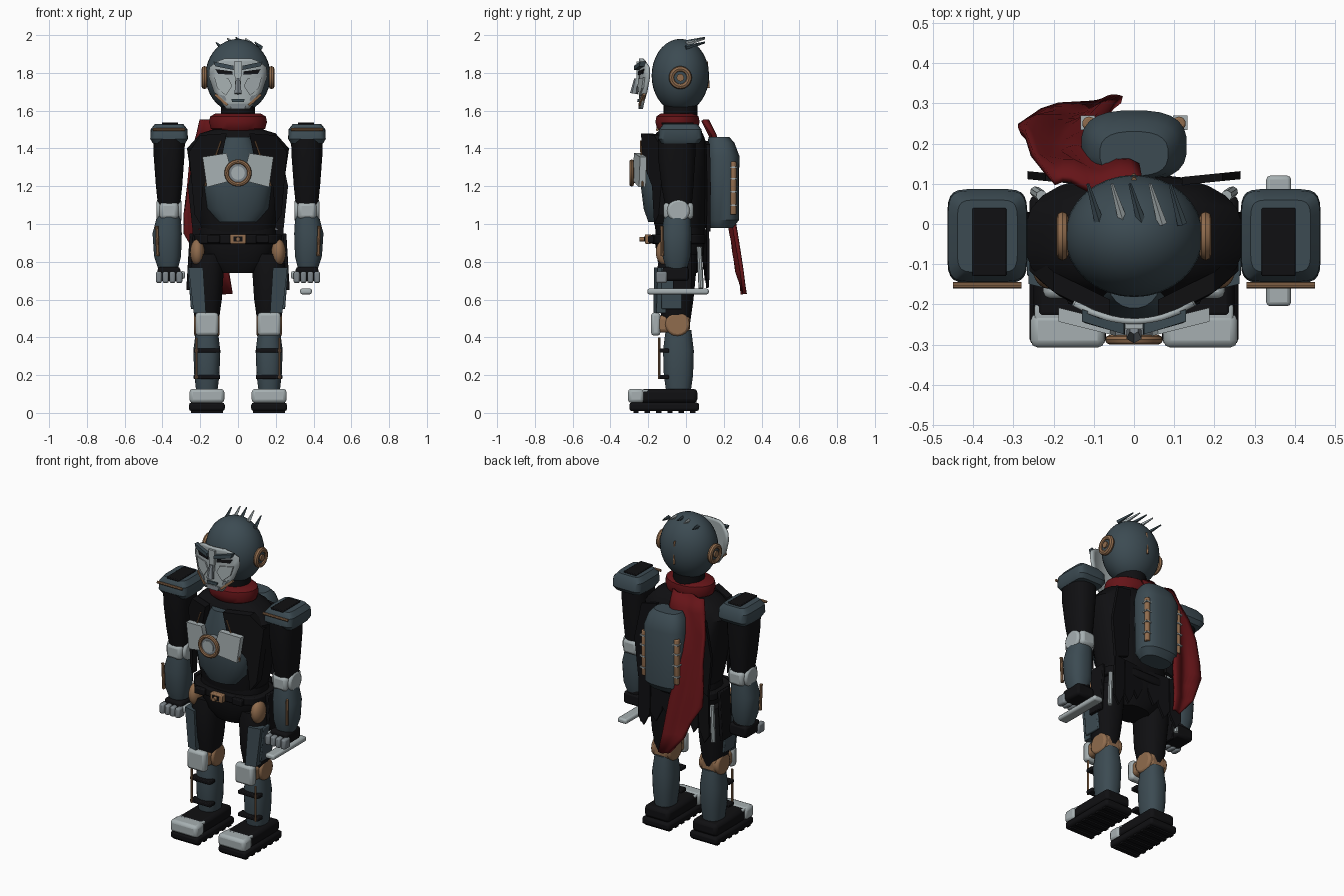
import bpy, bmesh, math
from mathutils import Matrix, Vector, Euler

old = bpy.data.objects.get("Cube")
if old:
    bpy.data.objects.remove(old)

def material(name, r, g, b):
    m = bpy.data.materials.new(name)
    m.use_nodes = True
    m.diffuse_color = (r, g, b, 1)
    m.node_tree.nodes["Principled BSDF"].inputs["Base Color"].default_value = (r, g, b, 1)
    return m

SLATE = material("dark slate", .045, .07, .085)
LIGHT = material("pale steel", .38, .43, .44)
STEEL = material("mid steel", .2, .23, .25)
TAN = material("tan leather", .28, .15, .075)
RED = material("deep red", .13, .007, .009)
BLACK = material("soft black", .005, .005, .006)

def finish(name, bm, mat, bevel=0, angle=35):
    bmesh.ops.recalc_face_normals(bm, faces=bm.faces)
    me = bpy.data.meshes.new(name)
    bm.to_mesh(me)
    bm.free()
    me.materials.append(mat)
    ob = bpy.data.objects.new(name, me)
    bpy.context.collection.objects.link(ob)
    if bevel:
        mod = ob.modifiers.new("bevel", "BEVEL")
        mod.width, mod.segments = bevel, 2
    bpy.ops.object.select_all(action="DESELECT")
    ob.select_set(True)
    bpy.context.view_layer.objects.active = ob
    bpy.ops.object.shade_smooth_by_angle(angle=math.radians(angle))
    return ob

def place(c, size, rot=(0, 0, 0)):
    return Matrix.LocRotScale(Vector(c), Euler(rot), Vector(size))

def box(name, c, size, mat, bevel=0, rot=(0, 0, 0)):
    bm = bmesh.new()
    bmesh.ops.create_cube(bm, size=1, matrix=place(c, size, rot))
    return finish(name, bm, mat, bevel)

def ball(name, c, radii, mat):
    bm = bmesh.new()
    bmesh.ops.create_uvsphere(bm, u_segments=32, v_segments=18, radius=1, matrix=place(c, radii))
    return finish(name, bm, mat)

def rod(name, a, b, r, mat, r2=None, n=12, bevel=0):
    a, b = Vector(a), Vector(b)
    turn = (b - a).to_track_quat("Z", "Y")
    bm = bmesh.new()
    bmesh.ops.create_cone(bm, cap_ends=True, segments=n, radius1=r, radius2=r if r2 is None else r2,
                          depth=(b - a).length, matrix=Matrix.LocRotScale((a + b) / 2, turn, None))
    return finish(name, bm, mat, bevel)

def ring(name, c, major, minor, mat, axis):
    bpy.ops.mesh.primitive_torus_add(major_radius=major, minor_radius=minor, major_segments=32,
                                     minor_segments=8, location=c)
    ob = bpy.context.object
    ob.name = name
    ob.rotation_euler = (0, math.pi / 2, 0) if axis == "x" else (math.pi / 2, 0, 0)
    ob.data.materials.append(mat)
    bpy.ops.object.shade_smooth_by_angle()

def loft(name, sections, mat, power=2, n=24, bevel=0):
    """Stack of superellipse sections: (z, x, y, half width, half depth)."""
    bm, rings = bmesh.new(), []
    for z, x, y, rx, ry in sections:
        row = []
        for i in range(n):
            c, s = math.cos(math.tau * (i + .5) / n), math.sin(math.tau * (i + .5) / n)
            row.append(bm.verts.new((x + rx * math.copysign(abs(c) ** (2 / power), c),
                                     y + ry * math.copysign(abs(s) ** (2 / power), s), z)))
        rings.append(row)
    for a, b in zip(rings, rings[1:]):
        for i in range(n):
            bm.faces.new((a[i], a[(i + 1) % n], b[(i + 1) % n], b[i]))
    bm.faces.new(rings[0])
    bm.faces.new(rings[-1])
    return finish(name, bm, mat, bevel)

def sheet(name, rows, depth, thick, mat, cols=8):
    """Curved sheet from rows (z, left x, right x); depth(x, z) gives y."""
    bm, grid = bmesh.new(), []
    for z, xl, xr in rows:
        xs = [xl + (xr - xl) * i / cols for i in range(cols + 1)]
        grid.append([bm.verts.new((x, depth(x, z), z)) for x in xs])
    for a, b in zip(grid, grid[1:]):
        for i in range(cols):
            bm.faces.new((a[i], a[i + 1], b[i + 1], b[i]))
    ob = finish(name, bm, mat)
    mod = ob.modifiers.new("thickness", "SOLIDIFY")
    mod.thickness, mod.offset = thick, 0
    return ob

def panel(name, pts, depth, thick, mat, s=1):
    """Flat polygon in x and z, pushed back by its thickness."""
    bm = bmesh.new()
    front = [bm.verts.new((s * x, depth(x), z)) for x, z in pts]
    back = [bm.verts.new((s * x, depth(x) + thick, z)) for x, z in pts]
    bm.faces.new(front)
    bm.faces.new(back)
    for i in range(len(pts)):
        j = (i + 1) % len(pts)
        bm.faces.new((front[i], front[j], back[j], back[i]))
    return finish(name, bm, mat, angle=20)

# Head, neck and crest
ball("head", (0, -.03, 1.785), (.172, .152, .195), SLATE)
rod("neck", (0, -.03, 1.48), (0, -.03, 1.63), .09, BLACK, n=20)
rod("crown_seam", (0, .11, 1.86), (0, .12, 1.72), .006, TAN)
for i, x in enumerate((-.105, -.045, .0, .05, .1)):
    h = 1.995 - 2.5 * x * x
    rod("crest_fin", (x + .02, -.0, h - .035), (x - .01, .1, h - .008), .013,
        LIGHT if i in (1, 3) else SLATE, .004, 5)

# Face mask and features
curve = lambda off: lambda x: -.242 + 2 * x * x - off
sheet("face_mask", [(1.61, -.06, .06), (1.65, -.09, .09), (1.7, -.125, .125), (1.78, -.152, .152),
                    (1.83, -.148, .148), (1.86, -.11, .11), (1.875, -.07, .07)],
      lambda x, z: curve(0)(x), .014, LIGHT)
panel("nose_bridge", [(-.014, 1.73), (.014, 1.73), (.022, 1.86), (-.022, 1.86)], curve(.02), .02, LIGHT)
rod("nose", (0, -.275, 1.69), (0, -.262, 1.77), .022, STEEL, .012, 6)
panel("mouth", [(-.03, 1.645), (.03, 1.645), (.036, 1.662), (-.036, 1.662)], curve(.018), .015, SLATE)
panel("chin", [(-.035, 1.61), (.035, 1.61), (.045, 1.636), (-.045, 1.636)], curve(.012), .012, STEEL)
for s in (-1, 1):
    panel("eye", [(.03, 1.79), (.105, 1.795), (.12, 1.82), (.03, 1.808)], curve(.014), .01, BLACK, s)
    panel("brow", [(.022, 1.815), (.12, 1.835), (.13, 1.86), (.025, 1.838)], curve(.034), .03, SLATE, s)
    panel("cheek", [(.03, 1.73), (.065, 1.68), (.11, 1.72), (.125, 1.775), (.05, 1.77)], curve(.016), .012, LIGHT, s)
    panel("jaw_stripe", [(.05, 1.632), (.062, 1.625), (.125, 1.68), (.118, 1.692)], curve(.016), .014, TAN, s)
    panel("jaw_plate", [(.06, 1.655), (.07, 1.65), (.1, 1.685), (.07, 1.678)], curve(.014), .01, STEEL, s)
    ring("ear_ring", (s * .178, -.03, 1.775), .046, .015, TAN, "x")
    rod("ear_cup", (s * .14, -.03, 1.775), (s * .183, -.03, 1.775), .045, SLATE, n=24)
    rod("ear_stud", (s * .18, -.03, 1.775), (s * .192, -.03, 1.775), .02, TAN)

# Scarf and its tail
loft("scarf", [(1.485, 0, -.045, .11, .09), (1.505, 0, -.045, .145, .11), (1.54, 0, -.045, .155, .118),
               (1.57, 0, -.045, .148, .112), (1.585, 0, -.045, .12, .09)], RED)
def fall(x, z):
    return .1 + .2 * max(0, (1.55 - z) / .92) ** .65 + .014 * math.sin(x * 45 + z * 6)
sheet("scarf_tail", [(1.55, -.2, .02), (1.47, -.22, .01), (1.35, -.255, -.07), (1.2, -.27, -.1),
                     (1.05, -.285, -.09), (.95, -.285, -.07), (.85, -.23, -.06), (.75, -.19, -.05),
                     (.63, -.09, -.03)], fall, .018, RED, 10)

# Torso, chest and jacket
loft("torso", [(.95, 0, -.03, .19, .13), (1.05, 0, -.03, .215, .145), (1.25, 0, -.03, .25, .155),
               (1.4, 0, -.035, .272, .155), (1.48, 0, -.035, .2, .125), (1.51, 0, -.035, .1, .09)], BLACK, 2.6)
loft("chest_shell", [(1.01, 0, -.12, .11, .08), (1.08, 0, -.125, .165, .1), (1.2, 0, -.13, .18, .11),
                     (1.3, 0, -.13, .15, .108), (1.46, 0, -.12, .07, .09)], SLATE, 2.2)
for s in (-1, 1):
    panel("lapel", [(.06, 1.48), (.2, 1.47), (.26, 1.38), (.23, 1.05), (.2, 1.0), (.185, 1.2), (.09, 1.33)],
          lambda x: -.245 + 1.9 * x * x, .05, BLACK, s)
    panel("chest_plate", [(.05, 1.225), (.165, 1.195), (.188, 1.355), (.06, 1.375), (.045, 1.32)],
          lambda x: -.29 + .25 * x, .035, LIGHT, s)
    rod("chest_cord", (s * .09, -.24, 1.44), (s * .175, -.23, 1.2), .005, TAN, n=6)
    panel("back_plate", [(.12, 1.44), (.22, 1.42), (.265, 1.2), (.24, .96), (.14, 1.0)],
          lambda x: .085 + .1 * x, .02, BLACK, s)
ring("chest_ring", (0, -.288, 1.27), .06, .012, TAN, "y")
rod("chest_core", (0, -.22, 1.27), (0, -.29, 1.27), .052, STEEL, n=24)
rod("chest_lens", (0, -.28, 1.27), (0, -.296, 1.27), .036, LIGHT, n=24)

# Backpack
loft("backpack", [(.98, 0, .19, .095, .06), (1.02, 0, .195, .125, .085), (1.36, 0, .195, .132, .088),
                  (1.43, 0, .185, .11, .072), (1.46, 0, .175, .085, .055)], SLATE, 2.7)
for s in (-1, 1):
    rod("pack_strap", (s * .112, .25, 1.05), (s * .112, .25, 1.33), .018, TAN, n=8, bevel=.005)
    for z in (1.1, 1.17, 1.24, 1.3):
        box("strap_clip", (s * .115, .252, z), (.036, .036, .008), LIGHT)

# Belt, pelvis and coat tails
loft("pelvis", [(.74, 0, -.03, .1, .09), (.8, 0, -.03, .17, .12), (.9, 0, -.03, .21, .135),
                (.98, 0, -.03, .2, .13)], BLACK, 2.6)
loft("belt", [(.895, 0, -.035, .235, .15), (.945, 0, -.035, .235, .15)], BLACK, 3, bevel=.008)
box("buckle", (0, -.2, .92), (.085, .035, .05), TAN, .006)
box("buckle_slot", (0, -.219, .92), (.045, .006, .026), BLACK)
rod("buckle_knob", (0, -.215, .92), (0, -.245, .92), .012, TAN)
for s in (-1, 1):
    box("belt_pouch", (s * .13, -.185, .92), (.07, .03, .04), BLACK, .006)
    ball("hip_pad", (s * .215, -.105, .85), (.038, .055, .07), TAN)
    box("side_flap", (s * .255, -.02, .8), (.02, .1, .3), BLACK, .004, (0, s * -.06, 0))
    rod("hip_blade", (s * .245, .08, .66), (s * .23, .07, .88), .014, LIGHT, n=8)
    for x, low in ((.05, .76), (.12, .7), (.2, .66)):
        panel("coat_tail", [(x - .035, .97), (x + .04, .97), (x + .045, low + .05), (x + .01, low),
                            (x - .03, low + .08)], lambda x: .085 + .1 * x, .014, BLACK, s)

for s in (-1, 1):
    # Arm and shoulder
    a = s * .365
    loft("shoulder_pad", [(1.425, a, -.03, .085, .1), (1.45, a, -.03, .1, .117), (1.5, a, -.03, .098, .113),
                          (1.53, a, -.03, .075, .09)], SLATE, 6, 24)
    box("shoulder_inset", (a - s * .005, -.045, 1.532), (.085, .17, .012), BLACK, .004)
    rod("shoulder_trim", (a - .085, -.152, 1.5), (a + .085, -.152, 1.5), .008, TAN, n=8)
    loft("upper_arm", [(1.09, a, -.04, .058, .07), (1.2, a, -.045, .07, .085), (1.36, a, -.05, .082, .1),
                       (1.45, a, -.05, .085, .1)], BLACK, 2.5)
    rod("elbow", (a - .066, -.04, 1.07), (a + .066, -.04, 1.07), .06, LIGHT, n=20, bevel=.012)
    box("elbow_guard", (a, -.04, 1.07), (.1, .16, .09), LIGHT, .02)
    loft("forearm", [(.76, a + s * .005, -.05, .052, .055), (.83, a + s * .008, -.05, .072, .075),
                     (.95, a + s * .01, -.05, .078, .08), (1.05, a, -.045, .062, .07)], SLATE, 2.4)
    rod("forearm_strip", (s * .425, -.125, .83), (s * .43, -.128, .99), .009, TAN, n=8)
    # Hand
    loft("wrist", [(.74, a, -.045, .05, .055), (.79, a, -.045, .05, .055)], BLACK, 3)
    box("palm", (a, -.055, .735), (.12, .14, .075), BLACK, .015)
    for i in range(4):
        box("finger", (a - .054 + .036 * i, -.13, .718), (.032, .06, .062), STEEL, .01)
    box("thumb", (a - s * .07, -.08, .73), (.028, .08, .04), LIGHT, .01)

    # Leg
    g = s * .165
    loft("thigh", [(.46, g, -.05, .06, .07), (.6, g, -.055, .08, .095), (.75, g, -.05, .09, .105),
                   (.84, g - s * .01, -.04, .085, .1)], BLACK, 2.4)
    panel("thigh_plate", [(.17, .53), (.235, .53), (.262, .77), (.185, .77)],
          lambda x: -.215 + .25 * x, .05, SLATE, s)
    box("thigh_side_plate", (s * .25, -.075, .66), (.016, .11, .22), SLATE, .005, (0, s * .08, 0))
    rod("knee_joint", (g - .068, -.045, .47), (g + .068, -.045, .47), .065, TAN, n=16, bevel=.012)
    box("knee_sides", (g, -.07, .47), (.11, .18, .09), TAN, .02)
    box("knee_pad", (g, -.16, .47), (.122, .05, .122), LIGHT, .016)
    loft("shin", [(.11, g, -.04, .056, .065), (.2, g, -.04, .067, .078), (.33, g, -.04, .072, .082),
                  (.44, g, -.04, .058, .068)], SLATE, 2.4)
    for z in (.19, .33):
        box("shin_band", (g, -.115, z), (.14, .05, .022), BLACK, .005)
    rod("shin_cord", (g + s * .055, -.142, .18), (g + s * .055, -.142, .4), .006, TAN, n=6)
    # Boot
    box("sole", (g, -.115, .032), (.19, .37, .046), BLACK, .014)
    box("boot", (g, -.09, .09), (.17, .3, .075), BLACK, .02)
    box("toe_cap", (g, -.265, .09), (.185, .085, .075), LIGHT, .018)
    box("toe_trim", (g, -.225, .115), (.165, .05, .02), LIGHT, .006)
    for i in range(6):
        box("tread", (g, -.265 + i * .06, .008), (.17, .028, .016), BLACK)

# Short baton held at the left hand
box("baton", (.36, -.042, .643), (.062, .325, .03), LIGHT, .01)
